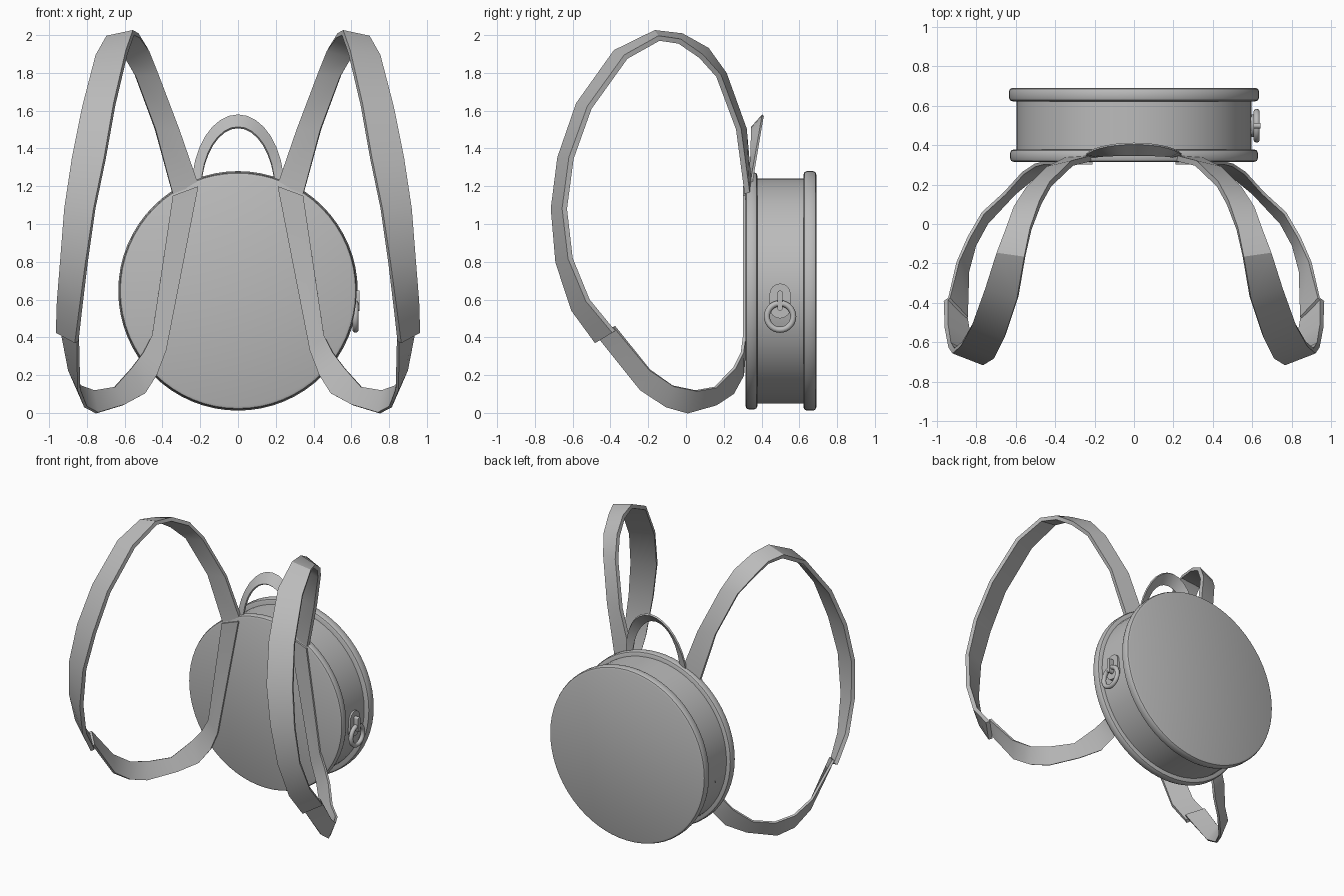
import bpy, bmesh, math
from mathutils import Vector

if "Cube" in bpy.data.objects:
    bpy.data.objects.remove(bpy.data.objects["Cube"])

grey = bpy.data.materials.new("grey fabric")
grey.diffuse_color = (0.5, 0.5, 0.5, 1)
grey.use_nodes = True
grey.node_tree.nodes["Principled BSDF"].inputs["Base Color"].default_value = grey.diffuse_color
CZ = 0.646  # height of the bag centre


def finish(name, bm, angle=30):
    bmesh.ops.recalc_face_normals(bm, faces=bm.faces)
    me = bpy.data.meshes.new(name)
    bm.to_mesh(me)
    bm.free()
    me.materials.append(grey)
    ob = bpy.data.objects.new(name, me)
    bpy.context.collection.objects.link(ob)
    bpy.ops.object.select_all(action='DESELECT')
    bpy.context.view_layer.objects.active = ob
    ob.select_set(True)
    bpy.ops.object.shade_smooth_by_angle(angle=math.radians(angle))
    return ob


def lathe(name, profile, n=64):
    """Closed solid turned around the y axis through the bag centre; profile is (radius, y)."""
    bm = bmesh.new()
    rings = [[bm.verts.new((r * math.cos(2 * math.pi * i / n), y, CZ + r * math.sin(2 * math.pi * i / n)))
              for i in range(n)] for r, y in profile]
    for a, b in zip(rings, rings[1:]):
        for i in range(n):
            j = (i + 1) % n
            bm.faces.new((a[i], a[j], b[j], b[i]))
    bm.faces.new(rings[0])
    bm.faces.new(rings[-1])
    return finish(name, bm)


def ribbon(name, edge_a, edge_b, thick, side=1, angle=30):
    """Band between two edge paths, thickened towards the inside of the loop."""
    A = [Vector(p) for p in edge_a]
    B = [Vector(p) for p in edge_b]
    bm = bmesh.new()
    rings = []
    for i, (a, b) in enumerate(zip(A, B)):
        lo, hi = max(i - 1, 0), min(i + 1, len(A) - 1)
        t = (A[hi] + B[hi]) - (A[lo] + B[lo])
        nrm = t.cross(b - a).normalized() * thick
        rings.append([bm.verts.new((p.x * side, p.y, p.z)) for p in (a, b, b + nrm, a + nrm)])
    for p, q in zip(rings, rings[1:]):
        for i in range(4):
            j = (i + 1) % 4
            bm.faces.new((p[i], p[j], q[j], q[i]))
    bm.faces.new(rings[0])
    bm.faces.new(rings[-1])
    return finish(name, bm, angle)


def torus(name, centre, R, r, n=28, m=10):
    """Ring lying in the y-z plane."""
    bm = bmesh.new()
    grid = []
    for i in range(n):
        u = 2 * math.pi * i / n
        grid.append([])
        for k in range(m):
            v = 2 * math.pi * k / m
            d = R + r * math.cos(v)
            grid[-1].append(bm.verts.new((centre[0] + r * math.sin(v),
                                          centre[1] + d * math.cos(u), centre[2] + d * math.sin(u))))
    for i in range(n):
        for k in range(m):
            i2, k2 = (i + 1) % n, (k + 1) % m
            bm.faces.new((grid[i][k], grid[i2][k], grid[i2][k2], grid[i][k2]))
    return finish(name, bm, 60)


def capsule_plate(name, x0, x1, y, z0, z1, r, n=8):
    """Round-ended upright plate facing +x."""
    bm = bmesh.new()
    pts = [(y + r * math.cos(math.pi * i / n), z1 - r + r * math.sin(math.pi * i / n)) for i in range(n + 1)]
    pts += [(y - r * math.cos(math.pi * i / n), z0 + r - r * math.sin(math.pi * i / n)) for i in range(n + 1)]
    f = bm.faces.new([bm.verts.new((x0, a, b)) for a, b in pts])
    ext = bmesh.ops.extrude_face_region(bm, geom=[f])
    for v in ext['geom']:
        if isinstance(v, bmesh.types.BMVert):
            v.co.x = x1
    return finish(name, bm)


# Bag: drum and its two rounded rims
lathe("drum", [(0.595, 0.36), (0.595, 0.64)])
for name, y0, y1, R in (("front_rim", 0.315, 0.378, 0.628), ("back_rim", 0.622, 0.69, 0.634)):
    c = 0.018
    prof = [(R - c, y0), (R - c * 0.3, y0 + c * 0.3), (R, y0 + c),
            (R, y1 - c), (R - c * 0.3, y1 - c * 0.3), (R - c, y1)]
    lathe(name, prof)

# Shoulder pads: inner and outer edge, from the bag over the top and down
pad_a = [(.21, .32, 1.21), (.31, .295, 1.50), (.42, .19, 1.79), (.47, .10, 1.915), (.52, -.03, 1.985),
         (.55, -.16, 2.0), (.585, -.365, 1.9), (.65, -.56, 1.625), (.70, -.656, 1.345),
         (.755, -.69, 1.08), (.795, -.667, .80), (.825, -.587, .55), (.844, -.466, .38)]
pad_b = [(.345, .31, 1.16), (.435, .265, 1.50), (.54, .16, 1.78), (.60, .07, 1.88), (.645, -.04, 1.955),
         (.69, -.14, 1.97), (.745, -.31, 1.875), (.815, -.50, 1.61), (.87, -.595, 1.345),
         (.91, -.63, 1.08), (.928, -.60, .82), (.942, -.51, .60), (.944, -.375, .435)]
# Webbing: from the pad end under the loop and up the front of the bag
web_a = [(.842, -.47, .42), (.835, -.24, .125), (.80, -.11, .035), (.74, 0, .003), (.60, .15, .045),
         (.49, .24, .105), (.43, .292, .20), (.38, .302, .33), (.21, .302, 1.20)]
web_b = [(.932, -.375, .46), (.885, -.19, .23), (.83, -.07, .145), (.76, .05, .12), (.65, .15, .138),
         (.56, .25, .24), (.50, .29, .32), (.455, .302, .41), (.345, .302, 1.15)]
for tag, s in (("right", 1), ("left", -1)):
    ribbon("shoulder_pad_" + tag, pad_a, pad_b, 0.028, s)
    ribbon("webbing_" + tag, web_a, web_b, 0.016, s)

# Carry handle: arched band, tilted back at the crown
arcs = [math.pi * i / 16 for i in range(17)]
ribbon("carry_handle",
       [(.195 * math.cos(t), .335 + .01 * math.sin(t), 1.19 + .325 * math.sin(t)) for t in arcs],
       [(.245 * math.cos(t), .335 + .068 * math.sin(t), 1.19 + .39 * math.sin(t)) for t in arcs], 0.012)

# Ring fitting on the right side
capsule_plate("ring_tab", 0.57, 0.607, 0.498, 0.50, 0.685, 0.056)
torus("pull_ring", (0.622, 0.498, 0.51), 0.070, 0.016)
capsule_plate("ring_loop", 0.60, 0.642, 0.498, 0.54, 0.648, 0.014)
# Side seam on both flanks
for tag, s in (("right", 1), ("left", -1)):
    capsule_plate("side_seam_" + tag, s * 0.57, s * 0.592, 0.5, 0.535, 0.545, 0.005)
